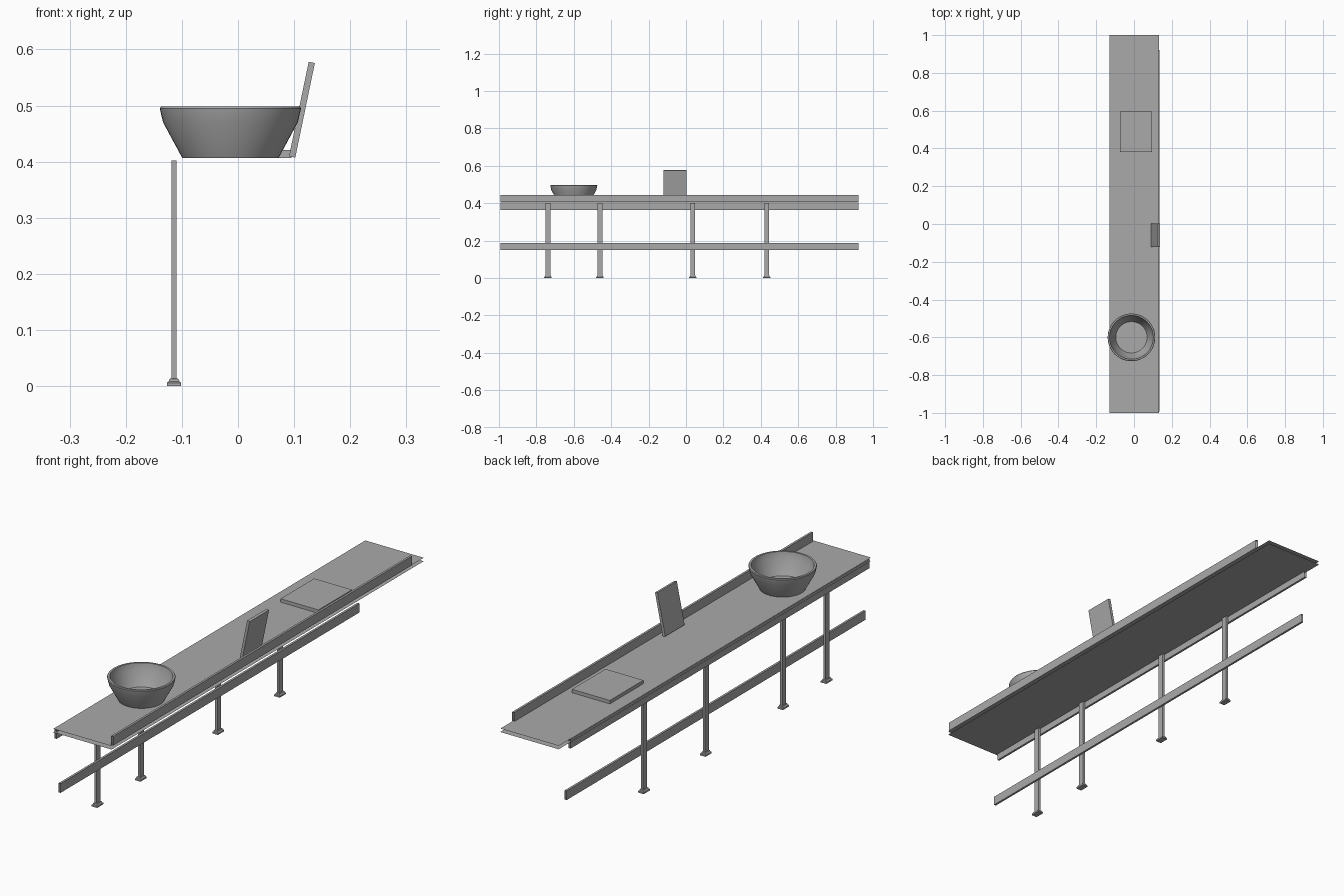
import bpy, bmesh, math

if "Cube" in bpy.data.objects:
    bpy.data.objects.remove(bpy.data.objects["Cube"])

grey = bpy.data.materials.new("plain grey")
grey.diffuse_color = (0.4, 0.4, 0.4, 1)
grey.use_nodes = True
grey.node_tree.nodes["Principled BSDF"].inputs["Base Color"].default_value = grey.diffuse_color


def add(name, bm):
    bmesh.ops.recalc_face_normals(bm, faces=bm.faces[:])
    me = bpy.data.meshes.new(name)
    bm.to_mesh(me)
    bm.free()
    me.materials.append(grey)
    ob = bpy.data.objects.new(name, me)
    bpy.context.collection.objects.link(ob)
    return ob


def extrude(name, profile, y0, y1, caps=True):
    """Sweep an x-z profile along y, with optional end caps."""
    bm = bmesh.new()
    a = [bm.verts.new((x, y0, z)) for x, z in profile]
    b = [bm.verts.new((x, y1, z)) for x, z in profile]
    n = len(profile)
    for i in range(n):
        j = (i + 1) % n
        bm.faces.new((a[i], a[j], b[j], b[i]))
    if caps:
        bm.faces.new(a)
        bm.faces.new(b[::-1])
    return add(name, bm)


def rect(x0, x1, z0, z1):
    return [(x0, z0), (x1, z0), (x1, z1), (x0, z1)]


def sheet(name, z, up):
    """Single horizontal sheet of the counter."""
    bm = bmesh.new()
    pts = [(-0.129, -1), (0.133, -1), (0.133, 1), (-0.129, 1)]
    vs = [bm.verts.new((x, y, z)) for x, y in pts]
    f = bm.faces.new(vs)
    ob = add(name, bm)
    if (ob.data.polygons[0].normal.z > 0) != up:
        ob.data.flip_normals()


def stacked(name, cx, cy, levels):
    """Rectangular rings (half x, half y, z) joined upward and capped."""
    bm = bmesh.new()
    rings = []
    for hx, hy, z in levels:
        rings.append([bm.verts.new((cx + sx * hx, cy + sy * hy, z))
                      for sx, sy in ((-1, -1), (1, -1), (1, 1), (-1, 1))])
    for r, s in zip(rings, rings[1:]):
        for i in range(4):
            j = (i + 1) % 4
            bm.faces.new((r[i], r[j], s[j], s[i]))
    bm.faces.new(rings[0][::-1])
    bm.faces.new(rings[-1])
    add(name, bm)


# counter top and underside
sheet("counter_top", 0.406, True)
sheet("counter_underside", 0.392, False)

# rails, open at their ends
extrude("right_upper_rail", rect(0.126, 0.135, 0.406, 0.443), -0.993, 0.922, False)
extrude("left_lower_rail", rect(-0.128, -0.119, 0.365, 0.403), -0.993, 0.922, False)
extrude("left_foot_rail", rect(-0.110, -0.101, 0.151, 0.188), -0.993, 0.922, False)

# legs with stepped feet
for k, y in enumerate((-0.738, -0.46, 0.036, 0.432)):
    stacked(f"leg_{k + 1}", -0.114, y, [
        (0.0125, 0.02, 0), (0.0125, 0.02, 0.006), (0.010, 0.016, 0.008),
        (0.008, 0.015, 0.013), (0.0048, 0.0125, 0.014), (0.0048, 0.0125, 0.402)])

# flat tray and leaning panel
extrude("flat_tray", rect(-0.075, 0.095, 0.407, 0.421), 0.38, 0.595)
extrude("leaning_panel",
        [(0.091, 0.410), (0.102, 0.407), (0.137, 0.576), (0.126, 0.578)], -0.121, 0.003)

# round bowl, lathed
bm = bmesh.new()
prof = [(0, 0.407), (0.086, 0.407), (0.120, 0.470), (0.126, 0.495), (0.124, 0.498),
        (0.116, 0.498), (0.112, 0.472), (0.083, 0.415), (0, 0.415)]
N = 48
rings = []
for r, z in prof:
    if r == 0:
        rings.append([bm.verts.new((-0.0135, -0.6, z))] * N)
    else:
        rings.append([bm.verts.new((-0.0135 + r * math.cos(2 * math.pi * i / N),
                                    -0.6 + r * math.sin(2 * math.pi * i / N), z))
                      for i in range(N)])
for a, b in zip(rings, rings[1:]):
    for i in range(N):
        j = (i + 1) % N
        bm.faces.new(list(dict.fromkeys((a[i], a[j], b[j], b[i]))))
bowl = add("bowl", bm)
bpy.context.view_layer.objects.active = bowl
bowl.select_set(True)
bpy.ops.object.shade_smooth_by_angle(angle=math.radians(35))
